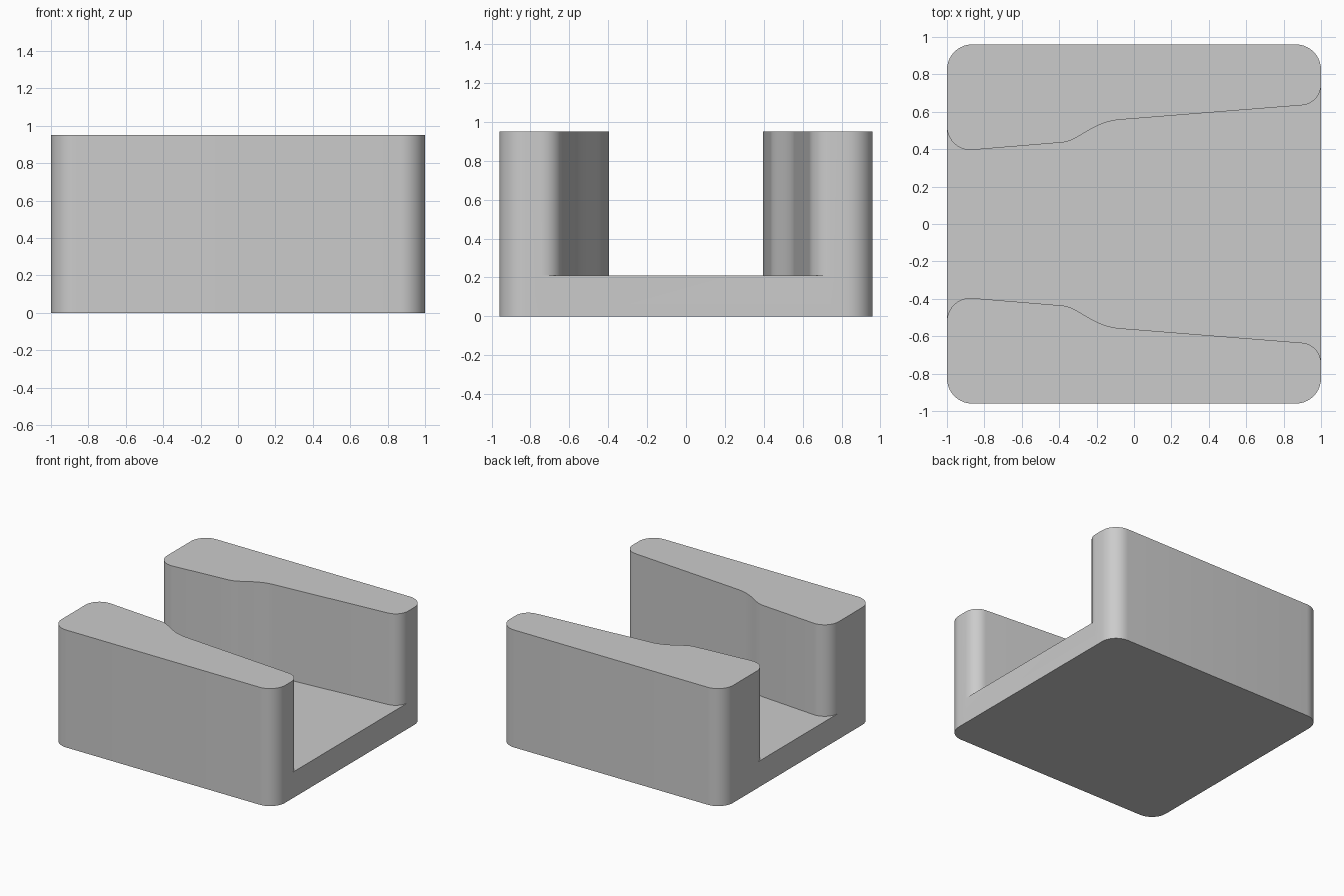
import bpy, bmesh, math
from mathutils import Vector

if "Cube" in bpy.data.objects:
    bpy.data.objects.remove(bpy.data.objects["Cube"])

FLOOR, TOP = 0.21, 0.95


def fillet(corner, before, after, r, n=10):
    """Points of a tangent arc rounding a corner."""
    c = Vector(corner)
    u = (Vector(before) - c).normalized()
    v = (Vector(after) - c).normalized()
    half = u.angle(v) / 2
    d = r / math.tan(half)
    centre = c + (u + v).normalized() * (r / math.sin(half))
    a, b = c + u * d - centre, c + v * d - centre
    turn = a.angle_signed(b)          # clockwise positive
    pts = []
    for i in range(n + 1):
        t = -turn * i / n
        pts.append(centre + Vector((a.x * math.cos(t) - a.y * math.sin(t),
                                    a.x * math.sin(t) + a.y * math.cos(t))))
    return pts


def bezier(p0, p1, p2, p3, n=14):
    p = [Vector(q) for q in (p0, p1, p2, p3)]
    return [p[0] * (1 - t) ** 3 + p[1] * 3 * t * (1 - t) ** 2
            + p[2] * 3 * t * t * (1 - t) + p[3] * t ** 3
            for t in (i / n for i in range(n + 1))]


def mirror(points):
    return [Vector((p.x, -p.y)) for p in points]


# Channel side of the back wall, left to right, with the curved step
s0, s1 = (-0.38, 0.436), (-0.08, 0.557)
left, right = (-1, 0.385), (1, 0.643)
inner = (fillet(left, (-1, 0.96), s0, 0.125)
         + bezier(s0, (-0.30, 0.443), (-0.22, 0.546), s1)
         + fillet(right, s1, (1, 0.96), 0.11))
# Outer side of the back wall, right to left
outer = (fillet((1, 0.96), (1, 0), (-1, 0.96), 0.135)
         + fillet((-1, 0.96), (1, 0.96), (-1, 0), 0.135))

bm = bmesh.new()


def cap(loop, z):
    bm.faces.new([bm.verts.new((p.x, p.y, z)) for p in loop])


def sides(loop, z0, z1):
    low = [bm.verts.new((p.x, p.y, z0)) for p in loop]
    high = [bm.verts.new((p.x, p.y, z1)) for p in loop]
    for i in range(len(loop)):
        j = (i + 1) % len(loop)
        bm.faces.new((low[i], low[j], high[j], high[i]))


# Two mirrored walls
wall = inner + outer
for loop in (wall, mirror(wall)[::-1]):
    sides(loop, FLOOR, TOP)
    cap(loop, TOP)

# Base slab and channel floor
half = [inner[-1]] + outer + [inner[0]]
base = half + mirror(half)[::-1]
sides(base, 0, FLOOR)
cap(base[::-1], 0)
cap(inner[::-1] + mirror(inner), FLOOR)

bmesh.ops.remove_doubles(bm, verts=bm.verts, dist=1e-4)
bmesh.ops.recalc_face_normals(bm, faces=bm.faces)
mesh = bpy.data.meshes.new("channel_block")
bm.to_mesh(mesh)
bm.free()

block = bpy.data.objects.new("channel_block", mesh)
bpy.context.collection.objects.link(block)
grey = bpy.data.materials.new("light grey")
grey.diffuse_color = (0.6, 0.6, 0.6, 1)
grey.use_nodes = True
grey.node_tree.nodes["Principled BSDF"].inputs["Base Color"].default_value = grey.diffuse_color
mesh.materials.append(grey)

bpy.context.view_layer.objects.active = block
block.select_set(True)
bpy.ops.object.shade_smooth_by_angle(angle=math.radians(30))
